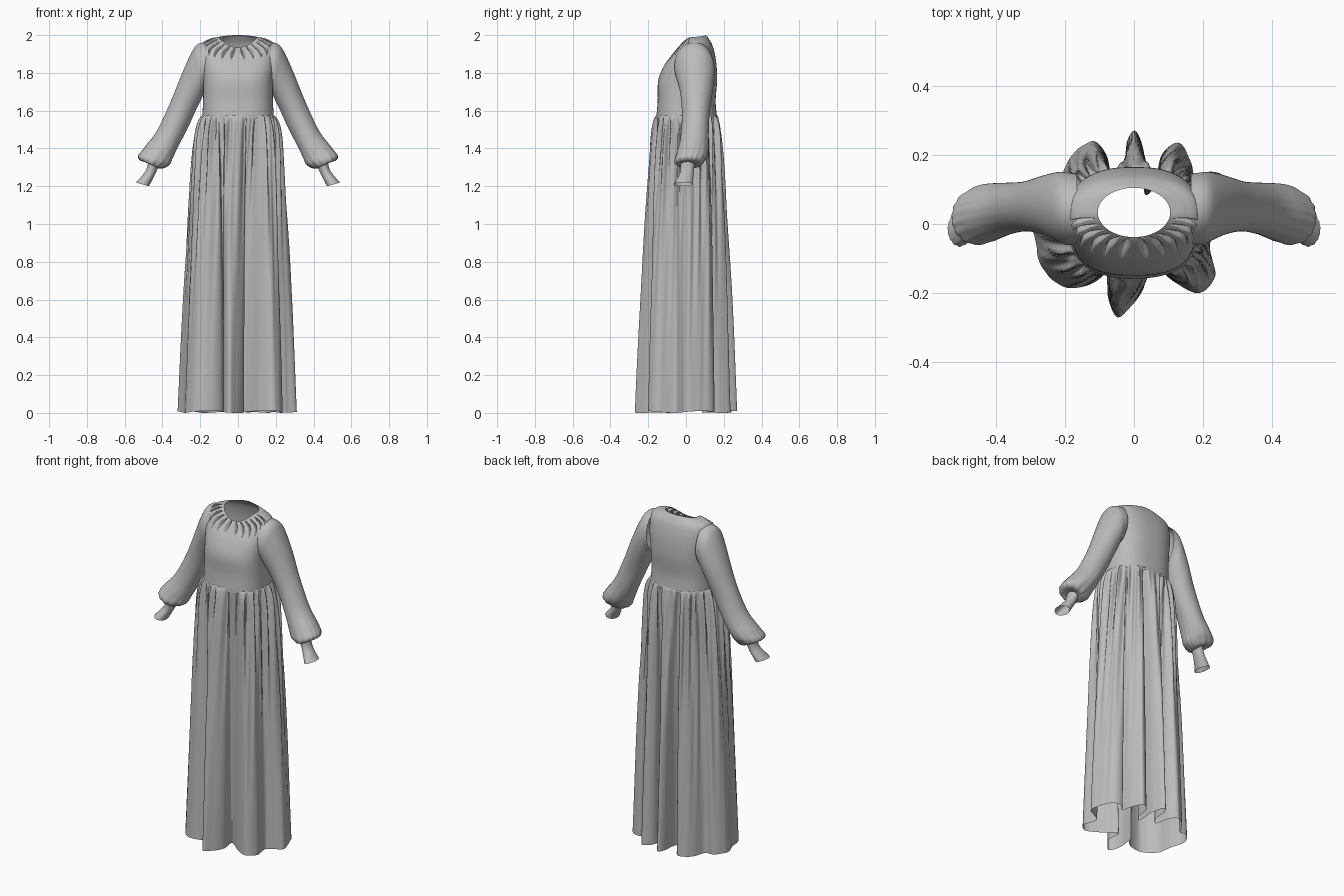
import bpy, bmesh
from math import sin, cos, pi, atan2, exp, copysign

old = bpy.data.objects.get("Cube")
if old:
    bpy.data.objects.remove(old, do_unlink=True)

cloth = bpy.data.materials.new("grey cloth")
cloth.use_nodes = True
GREY = (0.5, 0.5, 0.5, 1)
cloth.diffuse_color = GREY
cloth.node_tree.nodes["Principled BSDF"].inputs["Base Color"].default_value = GREY


def spline(keys, t, closed=False):
    """Smooth curve through the keys, t in key units."""
    n = len(keys)
    i = int(t) if closed else min(int(t), n - 2)
    f = t - i
    pick = (lambda k: keys[k % n]) if closed else (lambda k: keys[max(0, min(n - 1, k))])
    return [0.5 * (2 * b + (c - a) * f + (2 * a - 5 * b + 4 * c - d) * f ** 2
                   + (3 * b - a - 3 * c + d) * f ** 3)
            for a, b, c, d in zip(pick(i - 1), pick(i), pick(i + 1), pick(i + 2))]


def loft(name, point, rows, cols):
    """Open tube of cloth; point(u, v) gives a position, u around, v along."""
    bm = bmesh.new()
    grid = [[bm.verts.new(point(c / cols, r / rows)) for c in range(cols)]
            for r in range(rows + 1)]
    for lower, upper in zip(grid, grid[1:]):
        for c in range(cols):
            d = (c + 1) % cols
            bm.faces.new((lower[c], lower[d], upper[d], upper[c])).smooth = True
    bmesh.ops.recalc_face_normals(bm, faces=bm.faces)
    mesh = bpy.data.meshes.new(name)
    bm.to_mesh(mesh)
    bm.free()
    mesh.materials.append(cloth)
    obj = bpy.data.objects.new(name, mesh)
    bpy.context.collection.objects.link(obj)
    return obj


def section(a, rx, front, back, power):
    """Rounded-box outline of the torso at angle a."""
    c, s = cos(a), sin(a)
    x = rx * copysign(abs(c) ** power, c)
    y = (front + back) / 2 + (back - front) / 2 * copysign(abs(s) ** power, s)
    return x, y


# Bodice rings: half width, front y, back y, z at front, side, back, squareness
BODICE = [
    (.19, -.158, .165, 1.56, 1.56, 1.56, .8),
    (.185, -.15, .157, 1.65, 1.65, 1.65, .75),
    (.185, -.147, .165, 1.76, 1.75, 1.77, .75),
    (.195, -.115, .158, 1.84, 1.86, 1.87, .78),
    (.19, -.075, .14, 1.895, 1.95, 1.945, .85),
    (.15, -.05, .118, 1.925, 1.98, 1.985, .95),
    (.105, -.038, .105, 1.935, 1.99, 2.0, 1),
]


def bodice(u, v):
    a = 2 * pi * u
    rx, front, back, zf, zs, zb, power = spline(BODICE, v * (len(BODICE) - 1))
    x, y = section(a, rx, front, back, power)
    s = sin(a)
    z = zs + ((zf if s < 0 else zb) - zs) * s * s
    # leaf-shaped pleats fanning out below the front neckline
    if s < -0.15 and 0.55 < v < 0.96:
        leaf = max(0, sin(pi * (v - 0.55) / 0.41) - 1.3 * abs(sin(13 * a)))
        y += 0.014 * leaf
        z -= 0.016 * leaf
    return x, y, z


loft("bodice", bodice, 72, 384)

# Skirt hem outline with its deep folds, counter-clockwise
HEM = [
    (.31, 0), (.29, .08), (.26, .14), (.21, .15), (.18, .11), (.165, .18),
    (.13, .235), (.08, .2), (.06, .11), (.03, .09), (.03, .2), (.005, .27),
    (-.02, .24), (-.03, .15), (-.06, .12), (-.08, .2), (-.12, .24), (-.18, .2),
    (-.22, .13), (-.28, .12), (-.32, .05), (-.29, -.03), (-.27, -.12),
    (-.21, -.18), (-.14, -.18), (-.09, -.15), (-.07, -.11), (-.077, -.2),
    (-.05, -.27), (-.01, -.24), (.03, -.18), (.025, -.1), (.06, -.12),
    (.12, -.17), (.19, -.2), (.235, -.15), (.22, -.06), (.26, -.03),
]


def skirt(u, v):
    hx, hy = spline(HEM, u * len(HEM), True)
    a = atan2(hy / 0.16, hx / 0.19)
    wx, wy = section(a, .19, -.158, .165, .8)
    drop = v ** 1.4
    t = drop ** 0.55
    # fine gathers that start at the waist seam and fade downwards
    gather = 0.013 * (1 - exp(-40 * drop)) * exp(-3.5 * drop)
    wave = sin(24 * a + 2 * sin(3 * a)) + 0.5 * sin(41 * a + 9 * drop)
    swell = 1 + gather * wave / 0.17
    x = (wx + (hx - wx) * t) * swell
    y = (wy + (hy - wy) * t) * swell
    return x, y, 1.575 - 1.57 * drop + 0.005 * drop * sin(5 * a)


loft("skirt", skirt, 80, 456)

# Sleeve rings: outer x, outer z, inner x, inner z, front y, back y
SLEEVE = [
    (.165, 1.965, .165, 1.72, -.06, .145),
    (.215, 1.95, .18, 1.70, -.06, .15),
    (.25, 1.90, .19, 1.67, -.05, .15),
    (.30, 1.79, .225, 1.60, -.03, .14),
    (.36, 1.64, .265, 1.51, -.02, .125),
    (.43, 1.49, .31, 1.42, -.03, .12),
    (.50, 1.40, .345, 1.35, -.05, .115),
    (.53, 1.36, .365, 1.315, -.06, .10),
    (.515, 1.335, .40, 1.295, -.05, .08),
    (.475, 1.33, .425, 1.295, -.03, .045),
]
CUFF = [
    (.475, 1.33, .425, 1.295, -.03, .045),
    (.49, 1.28, .44, 1.26, -.033, .04),
    (.54, 1.22, .472, 1.2, -.065, .035),
]


def arm_tube(keys, side, ripple):
    def point(u, v):
        b = 2 * pi * u
        ox, oz, ix, iz, front, back = spline(keys, v * (len(keys) - 1))
        # soft creases gathering toward the wrist
        k = 1 + ripple * v ** 6 * sin(15 * b + 2 * sin(2 * b)) \
            + 0.4 * ripple * v * sin(3 * b + 14 * v)
        h = 0.5 * k * cos(b)
        return (side * ((ox + ix) / 2 + h * (ox - ix)),
                (front + back) / 2 + 0.5 * k * (back - front) * sin(b),
                (oz + iz) / 2 + h * (oz - iz))
    return point


for label, side in (("left", 1), ("right", -1)):
    loft(label + "_sleeve", arm_tube(SLEEVE, side, 0.08), 60, 120)
    loft(label + "_cuff", arm_tube(CUFF, side, 0.03), 12, 60)
